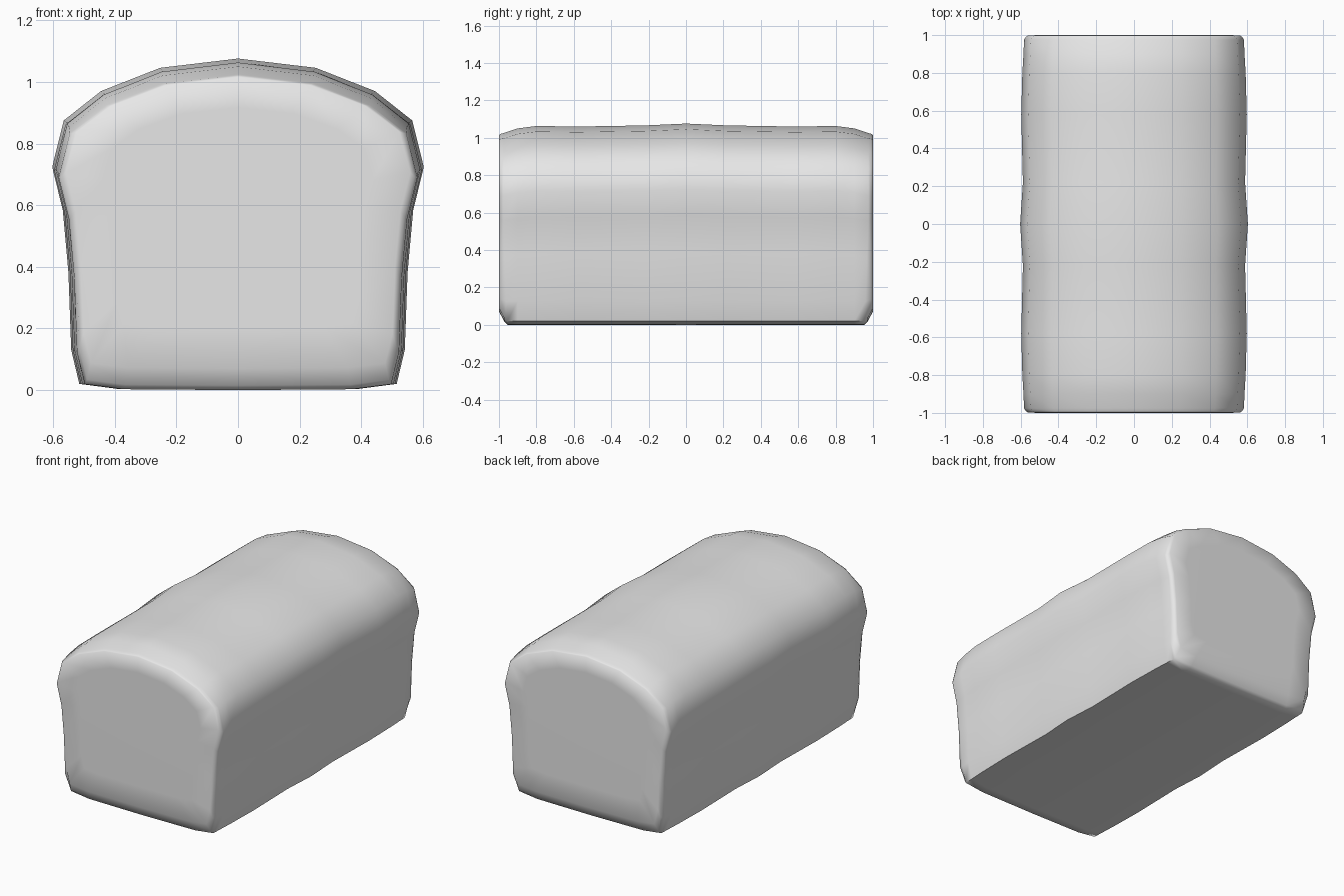
import bpy, bmesh, math

cube = bpy.data.objects.get("Cube")
if cube:
    bpy.data.objects.remove(cube, do_unlink=True)

# Plain crust colour
crust = bpy.data.materials.new("plain grey")
crust.use_nodes = True
grey = (0.8, 0.8, 0.8, 1)
crust.diffuse_color = grey
crust.node_tree.nodes["Principled BSDF"].inputs["Base Color"].default_value = grey

# Half cross-section of the loaf, from the crown down to the base centre
half = [(0, 1.07), (0.25, 1.04), (0.44, 0.965), (0.56, 0.87), (0.597, 0.72),
        (0.563, 0.58), (0.545, 0.38), (0.536, 0.13), (0.51, 0.02), (0.38, 0.003), (0, 0)]
profile = half + [(-x, z) for x, z in reversed(half[1:-1])]

# Stations along the loaf: y, width factor, height of the crown
stations = [(0.975, 0.975, 1.025), (0.9, 0.98, 1.05), (0.8, 0.99, 1.063), (0.58, 1.0, 1.06),
            (0.22, 0.985, 1.066), (0, 1.01, 1.076)]
stations += [(-y, w, h) for y, w, h in reversed(stations[:-1])]

bm = bmesh.new()


def add_ring(points):
    return [bm.verts.new(p) for p in points]


def bridge(a, b):
    n = len(a)
    for i in range(n):
        bm.faces.new((a[i], a[(i + 1) % n], b[(i + 1) % n], b[i]))


def body_ring(y, w, h):
    # the rim is cut back towards the base at both ends
    pts = []
    for x, z in profile:
        back = 0.02 * max(0, 1 - z / 0.6) if abs(y) > 0.95 else 0
        pts.append((x * w, y - math.copysign(back, y), z * h / 1.07))
    return add_ring(pts)


rings = [body_ring(*s) for s in stations]

# Rounded rim and flat face at each end
for side, rim in ((1, rings[0]), (-1, rings[-1])):
    corner = add_ring([(v.co.x * 0.985, side * (0.99 if v.co.z > 0.1 else 0.97),
                        0.015 + v.co.z * 0.982) for v in rim])
    face_edge = add_ring([(v.co.x * 0.96, side * 0.999, 0.07 + v.co.z * 0.922) for v in rim])
    inner = add_ring([(v.co.x * 0.75, side, 0.2 + v.co.z * 0.7) for v in rim])
    for a, b in ((rim, corner), (corner, face_edge), (face_edge, inner)):
        bridge(a, b)
    bm.faces.new(inner)

for a, b in zip(rings, rings[1:]):
    bridge(a, b)

bmesh.ops.recalc_face_normals(bm, faces=bm.faces)
mesh = bpy.data.meshes.new("bread_loaf")
bm.to_mesh(mesh)
bm.free()
mesh.materials.append(crust)
loaf = bpy.data.objects.new("bread_loaf", mesh)
bpy.context.collection.objects.link(loaf)

# Smooth crust
bpy.context.view_layer.objects.active = loaf
loaf.select_set(True)
bpy.ops.object.shade_smooth_by_angle(angle=math.radians(65))
